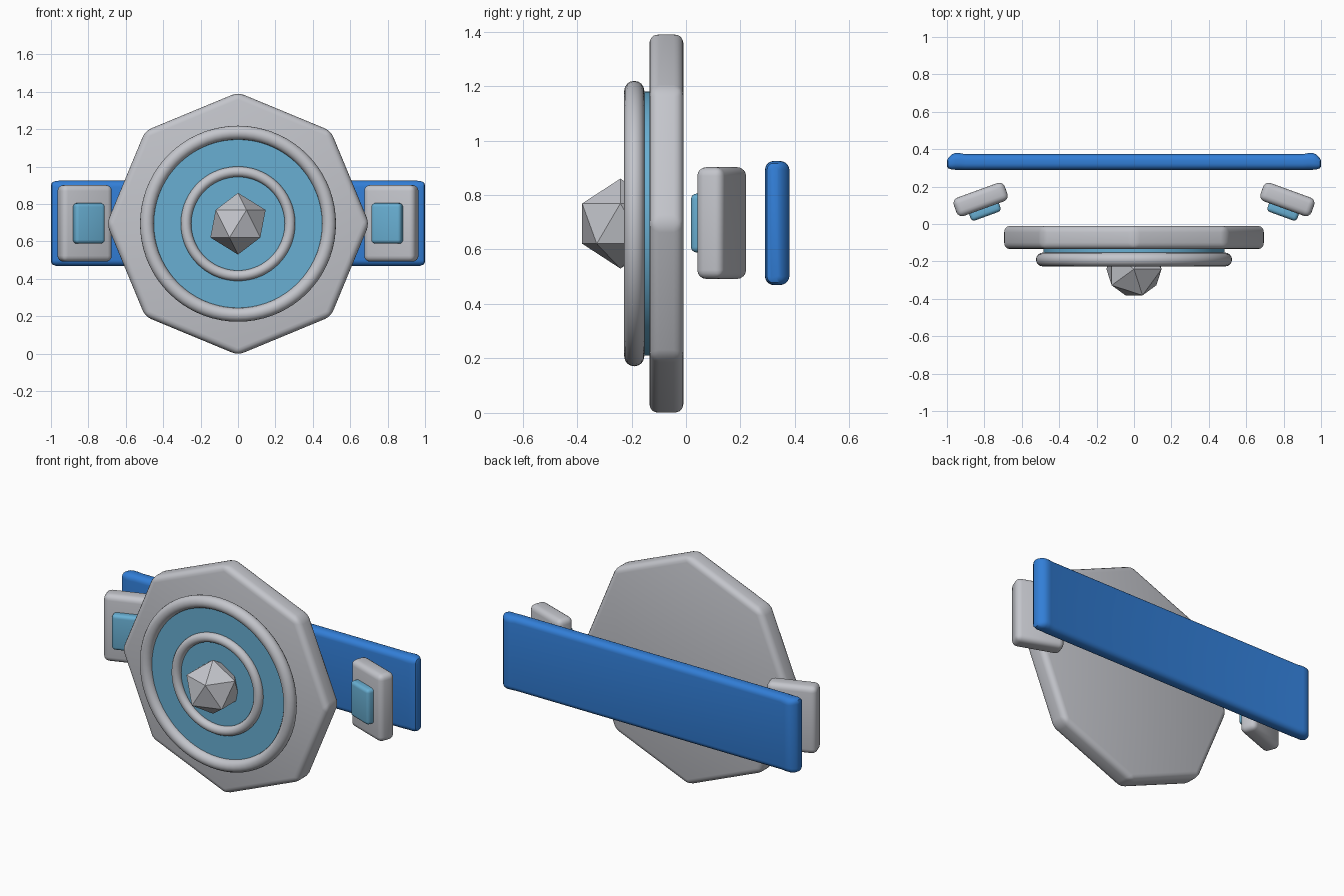
import bpy, bmesh, math
from mathutils import Matrix

if "Cube" in bpy.data.objects:
    bpy.data.objects.remove(bpy.data.objects["Cube"])

CZ = 0.695  # height of the common centre line


def material(name, rgb):
    m = bpy.data.materials.new(name)
    m.diffuse_color = (*rgb, 1)
    m.use_nodes = True
    m.node_tree.nodes["Principled BSDF"].inputs["Base Color"].default_value = m.diffuse_color
    return m


GREY = material("silver grey", (0.55, 0.56, 0.60))
SKY = material("sky blue", (0.14, 0.43, 0.65))
BLUE = material("strap blue", (0.032, 0.21, 0.68))
FACE_FRONT = (math.pi / 2, 0, 0)


def finish(name, mat, bevel=0, smooth=True):
    """Name, colour, bevel and shade the active object."""
    ob = bpy.context.object
    ob.name = name
    ob.data.materials.append(mat)
    bpy.ops.object.transform_apply(location=False, rotation=False, scale=True)
    if bevel:
        mod = ob.modifiers.new("bevel", 'BEVEL')
        mod.width, mod.segments = bevel, 4
        mod.limit_method = 'ANGLE'
        mod.angle_limit = math.radians(30)
        bpy.ops.object.modifier_apply(modifier="bevel")
    if smooth:
        bpy.ops.object.shade_smooth_by_angle(angle=math.radians(35))
    return ob


def ring(name, y, major, minor):
    bpy.ops.mesh.primitive_torus_add(location=(0, y, CZ), rotation=FACE_FRONT,
                                     major_radius=major, minor_radius=minor,
                                     major_segments=72, minor_segments=16)
    finish(name, GREY)


def box(name, loc, size, angle, mat, bevel):
    bpy.ops.mesh.primitive_cube_add(size=1, location=loc, rotation=(0, 0, angle))
    bpy.context.object.scale = size
    finish(name, mat, bevel)


# Octagonal plate, one corner pointing up
bpy.ops.mesh.primitive_cylinder_add(vertices=8, radius=0.702, depth=0.124,
                                    location=(0, -0.072, CZ), rotation=FACE_FRONT)
finish("octagon_plate", GREY, 0.035)

# Blue disc with two raised rings
bpy.ops.mesh.primitive_cylinder_add(vertices=72, radius=0.485, depth=0.09,
                                    location=(0, -0.145, CZ), rotation=FACE_FRONT)
finish("blue_disc", SKY)
ring("outer_ring", -0.19, 0.487, 0.037)
ring("inner_ring", -0.197, 0.278, 0.028)

# Faceted gem in the centre
bpy.ops.mesh.primitive_ico_sphere_add(subdivisions=1, radius=0.165, location=(0, -0.241, CZ))
finish("gem", GREY, smooth=False)

# Angled side blocks, each with a blue inlay
for side, label in ((-1, "left"), (1, "right")):
    a = math.radians(-20) * side
    x, y, d = 0.82 * side, 0.131, 0.064
    box(label + "_block", (x, y, CZ + 0.002), (0.29, 0.104, 0.41), a, GREY, 0.032)
    box(label + "_inlay", (x + d * math.sin(a), y - d * math.cos(a), CZ + 0.002),
        (0.17, 0.062, 0.216), a, SKY, 0.02)

# Strap: rounded cross-sections lofted along x; station = (x, front y, back y, half height)
half = [(1.0, 0.308, 0.338, 0.205), (0.994, 0.298, 0.352, 0.219), (0.975, 0.291, 0.372, 0.227),
        (0.955, 0.29, 0.38, 0.228), (0.93, 0.29, 0.379, 0.228), (0.90, 0.29, 0.373, 0.228)]
stations = [(-x, f, b, h) for x, f, b, h in half] + half[::-1]
bm = bmesh.new()
loops = []
for x, f, b, h in stations:
    r = 0.4 * (b - f)
    loop = []
    for q, (cy, cz) in enumerate(((b - r, h - r), (f + r, h - r), (f + r, r - h), (b - r, r - h))):
        for k in range(6):
            t = math.pi / 2 * (q + k / 5)
            loop.append(bm.verts.new((x, cy + r * math.cos(t), CZ + 0.002 + cz + r * math.sin(t))))
    loops.append(loop)
n = len(loops[0])
for p, q in zip(loops, loops[1:]):
    for i in range(n):
        bm.faces.new((p[i], p[(i + 1) % n], q[(i + 1) % n], q[i]))
bm.faces.new(loops[0])
bm.faces.new(loops[-1])
bmesh.ops.recalc_face_normals(bm, faces=bm.faces)
me = bpy.data.meshes.new("strap")
bm.to_mesh(me)
bm.free()
strap = bpy.data.objects.new("strap", me)
bpy.context.collection.objects.link(strap)
bpy.ops.object.select_all(action='DESELECT')
strap.select_set(True)
bpy.context.view_layer.objects.active = strap
finish("strap", BLUE)
